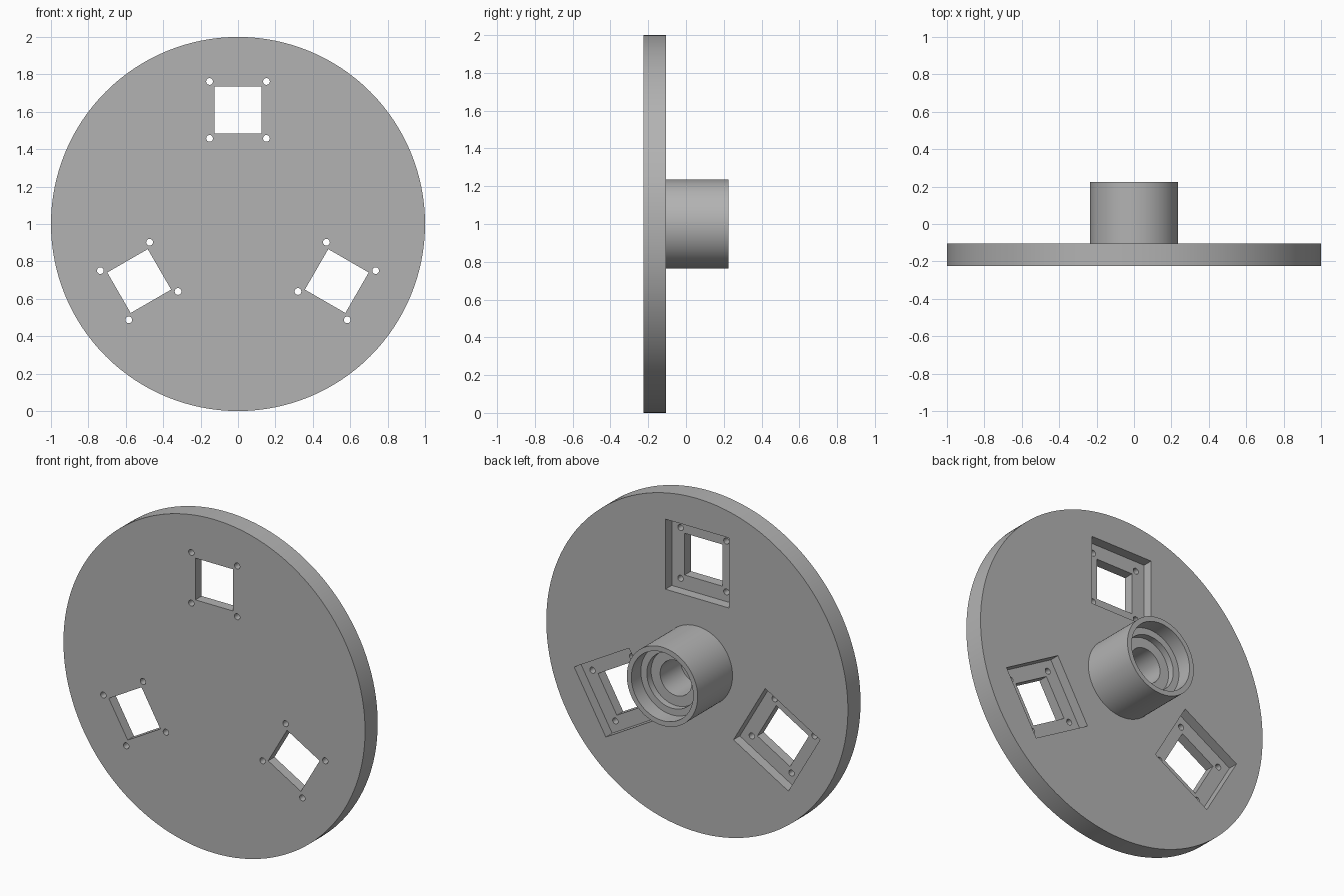
import bpy, math
from mathutils import Matrix, Vector

cube = bpy.data.objects.get("Cube")
if cube:
    bpy.data.objects.remove(cube, do_unlink=True)

grey = bpy.data.materials.new("plain grey")
grey.use_nodes = True
colour = (0.45, 0.45, 0.45, 1)
grey.diffuse_color = colour
grey.node_tree.nodes["Principled BSDF"].inputs["Base Color"].default_value = colour

FRONT, BACK, END = -0.225, -0.105, 0.225
FLOOR = -0.165          # floor of the square pockets
CENTRE = Vector((0, 0, 1))


def lathe(name, profile, sides):
    """Turn a closed (radius, y) profile about the y axis."""
    verts, faces, rings = [], [], []
    for r, y in profile:
        start = len(verts)
        count = 1 if r == 0 else sides
        for i in range(count):
            a = math.tau * i / sides
            verts.append((r * math.cos(a), y, 1 + r * math.sin(a)))
        rings.append([start + i % count for i in range(sides)])
    for a, b in zip(rings, rings[1:]):
        if a[0] == a[1]:
            faces.append(b[::-1])
        elif b[0] == b[1]:
            faces.append(a)
        else:
            for i in range(sides):
                j = (i + 1) % sides
                faces.append((a[i], a[j], b[j], b[i]))
    mesh = bpy.data.meshes.new(name)
    mesh.from_pydata(verts, [], faces)
    mesh.validate()
    obj = bpy.data.objects.new(name, mesh)
    bpy.context.collection.objects.link(obj)
    select(obj)
    bpy.ops.object.mode_set(mode='EDIT')
    bpy.ops.mesh.select_all(action='SELECT')
    bpy.ops.mesh.normals_make_consistent(inside=False)
    bpy.ops.object.mode_set(mode='OBJECT')
    mesh.materials.append(grey)
    return obj


def select(obj):
    bpy.ops.object.select_all(action='DESELECT')
    obj.select_set(True)
    bpy.context.view_layer.objects.active = obj


def cut(target, cutter):
    """Subtract the cutter from the target, then discard the cutter."""
    cutter.hide_render = True
    select(target)
    mod = target.modifiers.new("cut", 'BOOLEAN')
    mod.operation, mod.solver, mod.object = 'DIFFERENCE', 'EXACT', cutter
    bpy.ops.object.modifier_apply(modifier=mod.name)
    bpy.data.objects.remove(cutter, do_unlink=True)


def box_cutter(half, y0, y1, frame):
    bpy.ops.mesh.primitive_cube_add(size=2)
    obj = bpy.context.object
    obj.data.transform(frame @ Matrix.Translation((0, (y0 + y1) / 2, 0))
                       @ Matrix.Diagonal((half, (y1 - y0) / 2, half, 1)))
    return obj


def pin_cutter(x, z, frame):
    bpy.ops.mesh.primitive_cylinder_add(vertices=24, radius=0.018, depth=1)
    obj = bpy.context.object
    obj.data.transform(frame @ Matrix.Translation((x, 0, z))
                       @ Matrix.Rotation(math.pi / 2, 4, 'X'))
    return obj


# Round plate
plate = lathe("round_plate", [(0, FRONT), (1, FRONT), (1, BACK), (0, BACK)], 128)

# Three windows, each with a pocket at the back and four screw holes
for k in range(3):
    frame = (Matrix.Translation(CENTRE) @ Matrix.Rotation(math.tau * k / 3, 4, 'Y')
             @ Matrix.Translation((0, 0, 0.61)))
    cut(plate, box_cutter(0.21, FLOOR, 0, frame))
    cut(plate, box_cutter(0.125, -0.4, 0, frame))
    for sx in (-1, 1):
        for sz in (-1, 1):
            cut(plate, pin_cutter(sx * 0.152, sz * 0.152, frame))

# Hollow hub with stepped bore
hub = lathe("hub", [
    (0, BACK - 0.01), (0.235, BACK - 0.01), (0.235, END), (0.205, END),
    (0.205, END - 0.09), (0.165, END - 0.09), (0.165, END - 0.13),
    (0.105, END - 0.13), (0.105, BACK + 0.005), (0, BACK + 0.005)], 96)

for obj in (plate, hub):
    select(obj)
    bpy.ops.object.shade_smooth_by_angle(angle=math.radians(30))
